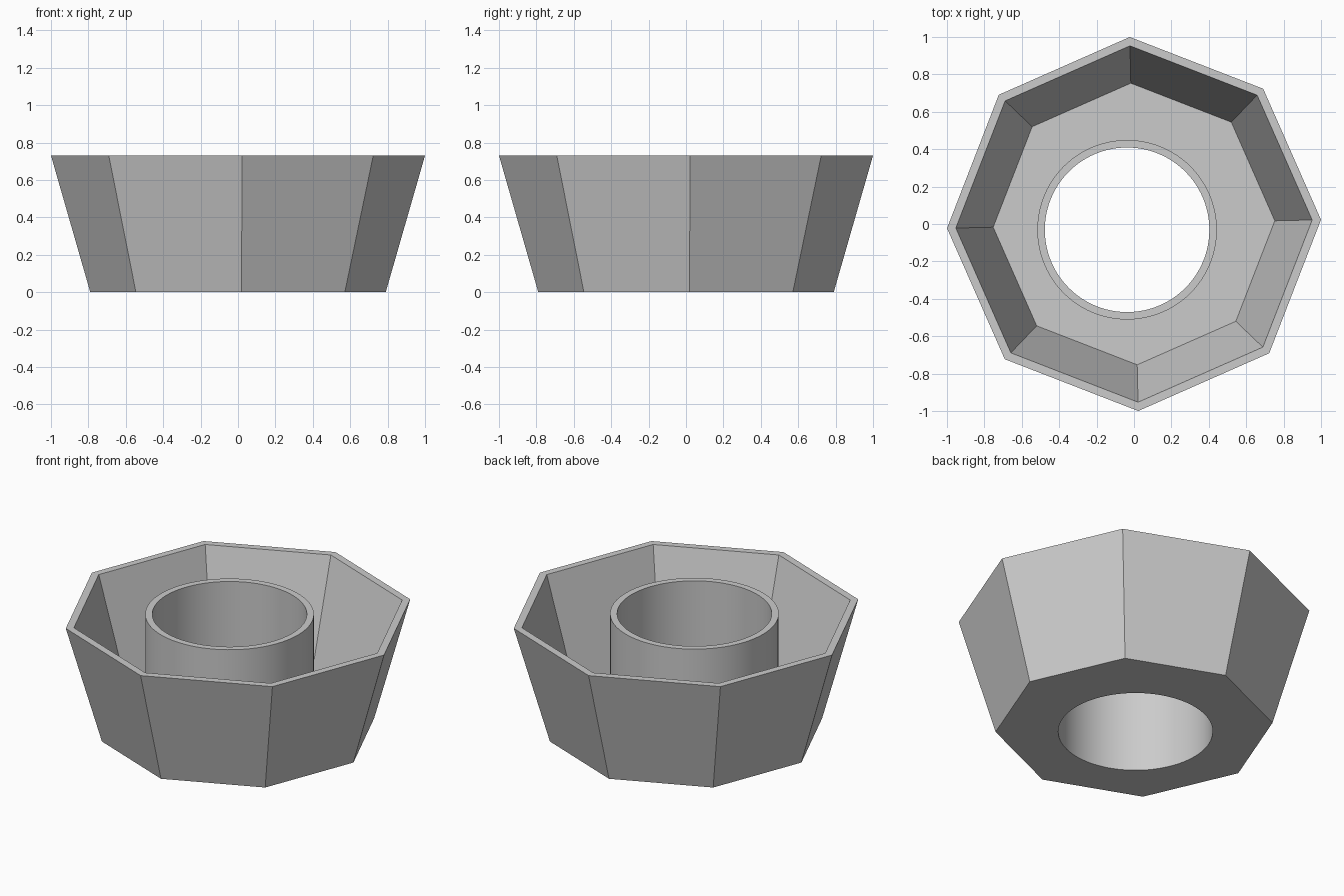
import bpy, bmesh
from math import cos, sin, pi, radians

cube = bpy.data.objects.get("Cube")
if cube:
    bpy.data.objects.remove(cube, do_unlink=True)

HEIGHT, FLOOR = 0.73, 0.04
SIDES, SEGMENTS = 8, 96
TWIST = radians(1.3)
TUBE_CENTRE = (-0.037, -0.031)

grey = bpy.data.materials.new("light_grey")
grey.use_nodes = True
colour = (0.6, 0.6, 0.6, 1)
grey.diffuse_color = colour
grey.node_tree.nodes["Principled BSDF"].inputs["Base Color"].default_value = colour

bm = bmesh.new()


def ring(radius, z, count, centre=(0, 0), start=0.0):
    """Closed loop of edges; returns its vertices and edges."""
    verts = []
    for i in range(count):
        a = start + 2 * pi * i / count
        verts.append(bm.verts.new((centre[0] + radius * cos(a), centre[1] + radius * sin(a), z)))
    edges = [bm.edges.new((verts[i - 1], verts[i])) for i in range(count)]
    return verts, edges


def wall(a, b, smooth=False):
    """Quads between two loops of equal count."""
    va, vb = a[0], b[0]
    for i in range(len(va)):
        face = bm.faces.new((va[i - 1], va[i], vb[i], vb[i - 1]))
        face.smooth = smooth


def plate(outer, hole):
    """Flat floor with an off-centre round hole."""
    bmesh.ops.triangle_fill(bm, use_beauty=True, edges=outer[1] + hole[1])


def octagon(radius, z):
    return ring(radius, z, SIDES, start=TWIST)


def circle(radius, z):
    return ring(radius, z, SEGMENTS, TUBE_CENTRE)


# Flared eight-sided bowl
base_edge = octagon(0.79, 0)
outer_rim = octagon(1.0, HEIGHT)
inner_rim = octagon(0.953, HEIGHT)
floor_edge = octagon(0.753, FLOOR)
wall(base_edge, outer_rim)
wall(outer_rim, inner_rim)
wall(inner_rim, floor_edge)

# Open round tube through the floor
tube_foot = circle(0.48, FLOOR)
tube_outer_rim = circle(0.48, HEIGHT)
tube_inner_rim = circle(0.44, HEIGHT)
base_hole = circle(0.44, 0)
wall(tube_foot, tube_outer_rim, True)
wall(tube_outer_rim, tube_inner_rim)
wall(tube_inner_rim, base_hole, True)

# Floor and underside
plate(floor_edge, tube_foot)
plate(base_edge, base_hole)

bmesh.ops.recalc_face_normals(bm, faces=bm.faces)
mesh = bpy.data.meshes.new("octagonal_bowl_with_tube")
bm.to_mesh(mesh)
bm.free()
mesh.materials.append(grey)
bowl = bpy.data.objects.new("octagonal_bowl_with_tube", mesh)
bpy.context.collection.objects.link(bowl)

# Smooth tube, crisp bowl edges
bpy.ops.object.select_all(action="DESELECT")
bowl.select_set(True)
bpy.context.view_layer.objects.active = bowl
bpy.ops.object.shade_smooth_by_angle(angle=radians(20))
